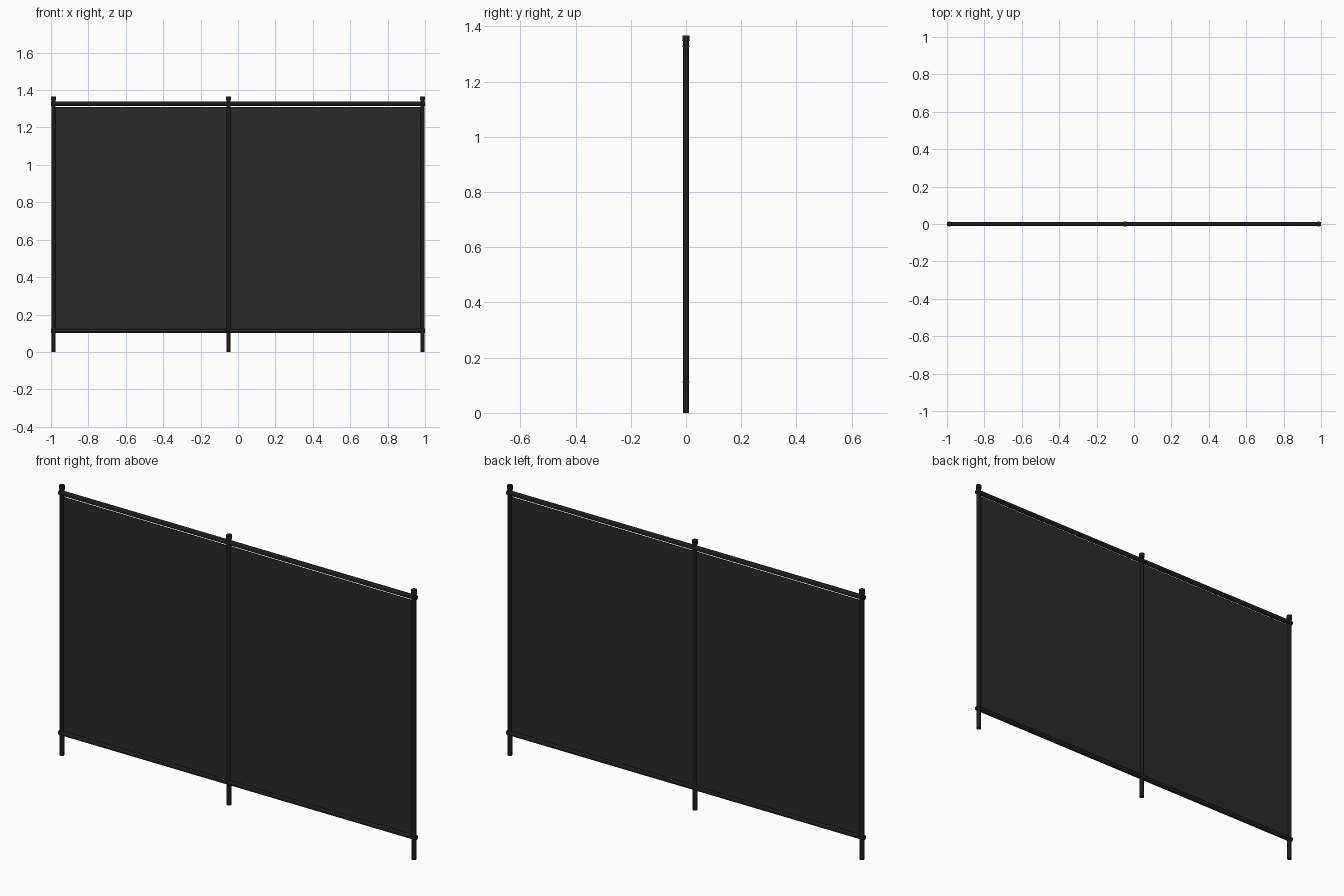
import bpy, math

if "Cube" in bpy.data.objects:
    bpy.data.objects.remove(bpy.data.objects["Cube"])

def mat(name, v):
    m = bpy.data.materials.new(name)
    m.diffuse_color = (v, v, v, 1)
    m.use_nodes = True
    m.node_tree.nodes["Principled BSDF"].inputs["Base Color"].default_value = m.diffuse_color
    return m

frame_mat = mat("black_metal", 0.012)
panel_mat = mat("dark_mesh", 0.022)

def tube(name, r, length, loc, along_x=False):
    rot = (0, math.pi / 2, 0) if along_x else (0, 0, 0)
    bpy.ops.mesh.primitive_cylinder_add(vertices=24, radius=r, depth=length,
                                        location=loc, rotation=rot)
    o = bpy.context.object
    o.name = name
    o.data.materials.append(frame_mat)
    bpy.ops.object.shade_smooth_by_angle()
    return o

def panel(name, x0, x1, z0, z1):
    bpy.ops.mesh.primitive_cube_add(size=1, location=((x0 + x1) / 2, 0, (z0 + z1) / 2))
    o = bpy.context.object
    o.name = name
    o.scale = (x1 - x0, 0.004, z1 - z0)
    o.data.materials.append(panel_mat)

# Posts with wider caps
posts = {"left": -0.9865, "middle": -0.05, "right": 0.9865}
for side, x in posts.items():
    tube(side + "_post", 0.011, 1.35, (x, 0, 0.675))
    tube(side + "_post_cap", 0.0135, 0.02, (x, 0, 1.356))

# Horizontal rails, ends passing through the outer posts
for name, z in (("top_rail", 1.327), ("bottom_rail", 0.112)):
    tube(name, 0.012, 2.0, (0, 0, z), along_x=True)

# Screen panels, with a narrow gap under the top rail
panel("left_panel", posts["left"], posts["middle"], 0.112, 1.309)
panel("right_panel", posts["middle"], posts["right"], 0.112, 1.309)
